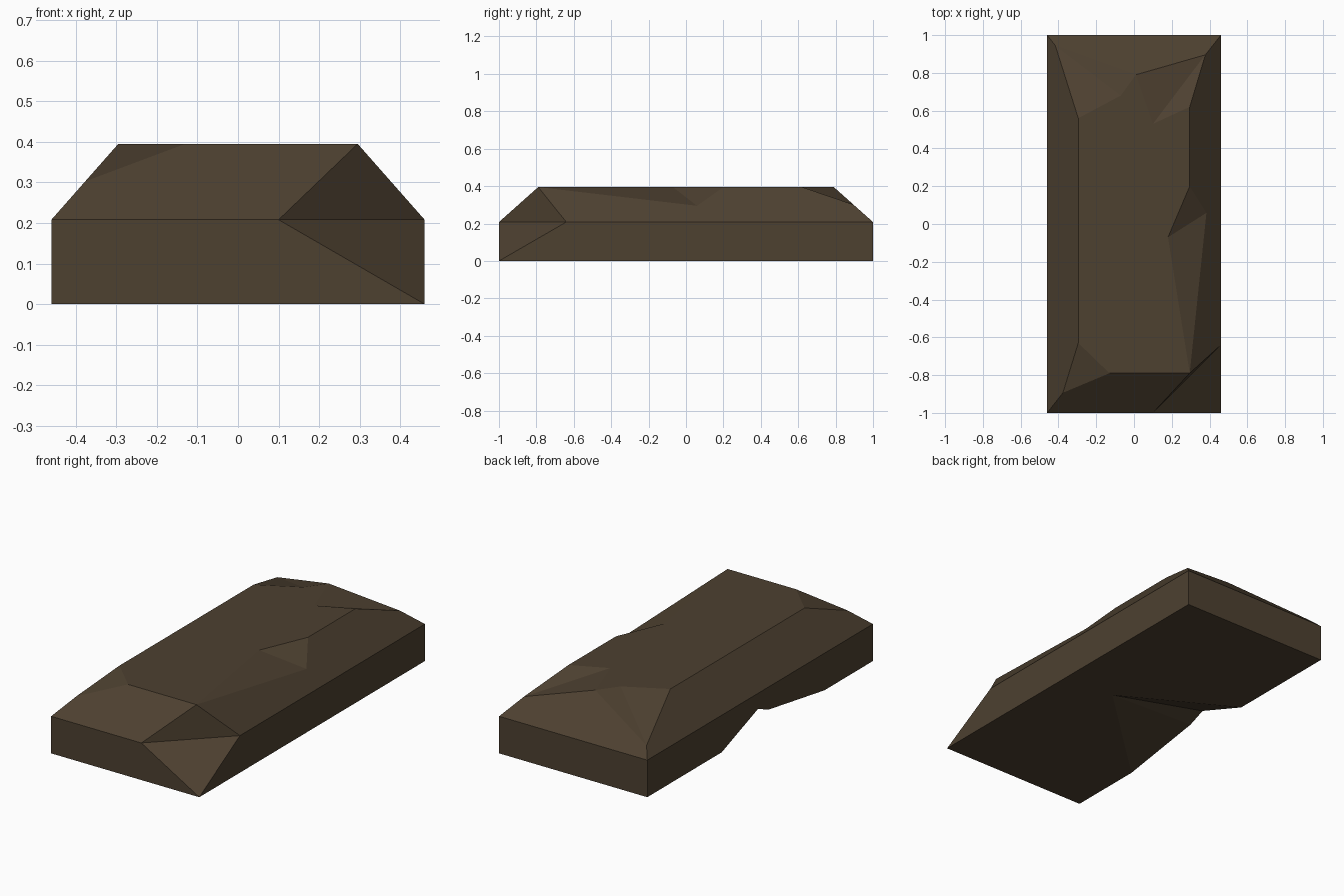
import bpy, bmesh
from mathutils import Vector

if "Cube" in bpy.data.objects:
    bpy.data.objects.remove(bpy.data.objects["Cube"])

stone = bpy.data.materials.new("dark brown stone")
stone.diffuse_color = (0.075, 0.052, 0.030, 1)
stone.use_nodes = True
stone.node_tree.nodes["Principled BSDF"].inputs["Base Color"].default_value = stone.diffuse_color


def make_object(name, bm):
    bmesh.ops.recalc_face_normals(bm, faces=bm.faces)
    mesh = bpy.data.meshes.new(name)
    bm.to_mesh(mesh)
    bm.free()
    mesh.materials.append(stone)
    obj = bpy.data.objects.new(name, mesh)
    bpy.context.collection.objects.link(obj)
    return obj


# Slab: upright sides, chamfered all round at the top
TOP = 0.395
bm = bmesh.new()
for hx, hy, z in ((0.46, 1, 0), (0.46, 1, 0.208), (0.295, 0.79, TOP)):
    for sx in (-1, 1):
        for sy in (-1, 1):
            bm.verts.new((sx * hx, sy * hy, z))
bmesh.ops.convex_hull(bm, input=bm.verts)
bmesh.ops.dissolve_limit(bm, angle_limit=0.01, verts=bm.verts, edges=bm.edges)
slab = make_object("stone_slab", bm)


def chip(outer, *planes):
    """Knock off the wedge holding point outer, bounded by 3-point planes."""
    bm = bmesh.new()
    bmesh.ops.create_cube(bm, size=4)
    for a, b, c in planes:
        a, b, c = Vector(a), Vector(b), Vector(c)
        n = (b - a).cross(c - a).normalized()
        if n.dot(Vector(outer) - a) < 0:
            n = -n
        cut = bmesh.ops.bisect_plane(bm, geom=bm.verts[:] + bm.edges[:] + bm.faces[:],
                                     plane_co=a, plane_no=n, clear_inner=True)
        edges = [g for g in cut["geom_cut"] if isinstance(g, bmesh.types.BMEdge)]
        bmesh.ops.contextual_create(bm, geom=edges)
    cutter = make_object("chip_cutter", bm)
    cutter.hide_render = True
    mod = slab.modifiers.new("chip", 'BOOLEAN')
    mod.operation, mod.solver, mod.object = 'DIFFERENCE', 'EXACT', cutter
    bpy.context.view_layer.update()
    mesh = bpy.data.meshes.new_from_object(
        slab.evaluated_get(bpy.context.evaluated_depsgraph_get()))
    slab.modifiers.clear()
    slab.data = mesh
    bpy.data.objects.remove(cutter)


# Front right corner: two facets
p, q = (0.1, -1, 0.208), (0.46, -0.64, 0.208)
chip((0.46, -1, 0.208), (p, q, (0.46, -1, 0)), (p, q, (0.295, -0.79, TOP)))

# Front left top corner: one facet
chip((-0.295, -0.79, TOP),
     ((-0.13, -0.79, TOP), (-0.295, -0.63, TOP), (-0.38, -0.9, 0.3)))

# Back left top corner
m, h = (-0.07, 0.68, TOP), (-0.42, 0.947, 0.256)
chip((-0.295, 0.79, TOP), ((-0.295, 0.56, TOP), m, h), (m, (0.01, 0.79, TOP), h))

# Back right top corner
t, k = (0.1, 0.53, TOP), (0.38, 0.9, 0.3)
chip((0.295, 0.79, TOP), (t, k, (0.295, 0.62, TOP)), (t, k, (0.01, 0.79, TOP)))

# Right top edge
u, w = (0.18, -0.07, TOP), (0.385, 0.06, 0.294)
chip((0.295, 0, TOP), (u, w, (0.295, 0.2, TOP)), (u, w, (0.295, -0.79, TOP)))

# Left bottom edge: undercut of three facets
tip = (0.15, 0, 0)
rim = [(-0.46, 0.34, 0), (-0.46, 0.02, 0.12), (-0.46, -0.08, 0.08), (-0.46, -0.57, 0)]
facets = [(tip, a, b) for a, b in zip(rim, rim[1:])]
chip((-0.46, 0, 0), facets[0], facets[1])
chip((-0.46, 0, 0), facets[0], facets[2])

for poly in slab.data.polygons:
    poly.use_smooth = False
    poly.material_index = 0
